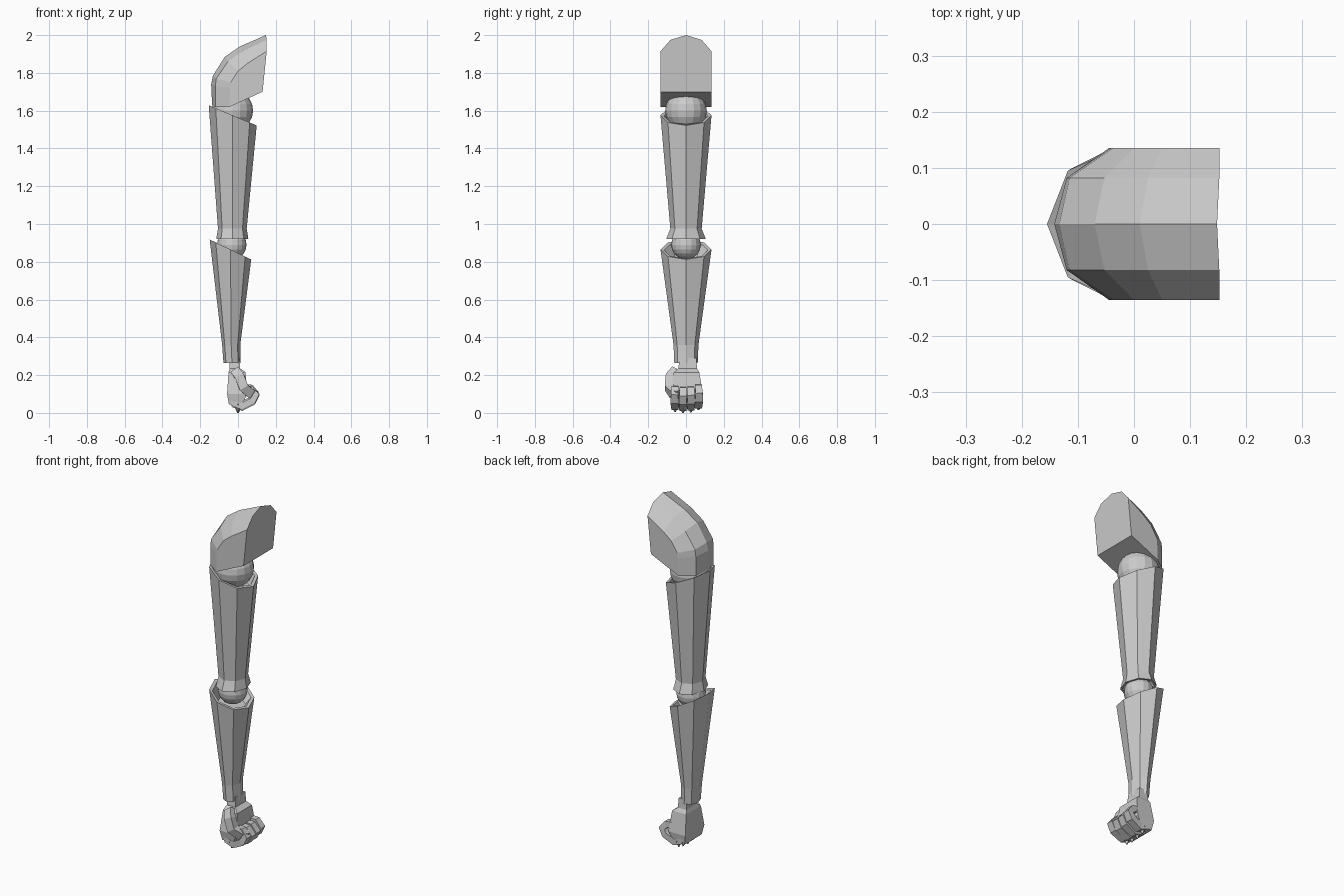
import bpy, bmesh, math
from mathutils import Vector

if "Cube" in bpy.data.objects:
    bpy.data.objects.remove(bpy.data.objects["Cube"])

grey = bpy.data.materials.new("plain_grey")
grey.diffuse_color = (0.6, 0.6, 0.6, 1)
grey.use_nodes = True
grey.node_tree.nodes["Principled BSDF"].inputs["Base Color"].default_value = grey.diffuse_color


def finish(name, bm):
    bmesh.ops.recalc_face_normals(bm, faces=bm.faces)
    mesh = bpy.data.meshes.new(name)
    bm.to_mesh(mesh)
    bm.free()
    mesh.materials.append(grey)
    obj = bpy.data.objects.new(name, mesh)
    bpy.context.collection.objects.link(obj)
    return obj


def loft(name, rings):
    """Skin a closed tube through rings of points and cap both ends."""
    bm = bmesh.new()
    loops = [[bm.verts.new(p) for p in ring] for ring in rings]
    n = len(loops[0])
    for a, b in zip(loops, loops[1:]):
        for i in range(n):
            j = (i + 1) % n
            bm.faces.new((a[i], a[j], b[j], b[i]))
    bm.faces.new(loops[0][::-1])
    bm.faces.new(loops[-1])
    return finish(name, bm)


def octagon(cx, rx, ry, z, slope=0):
    """Eight-sided ring, tilted by slope along x."""
    ring = []
    for i in range(8):
        a = i * math.pi / 4
        x = rx * math.cos(a)
        ring.append((cx + x, ry * math.sin(a), z + slope * x))
    return ring


def ball(name, centre, radius):
    bm = bmesh.new()
    bmesh.ops.create_uvsphere(bm, u_segments=16, v_segments=10, radius=radius)
    bmesh.ops.translate(bm, verts=bm.verts, vec=centre)
    return finish(name, bm)


def limb(name, path, widths, depth):
    """Boxy chain along a path; widths run across y, depth in the bend plane."""
    pts = [Vector(p) for p in path]
    rings = []
    for i, p in enumerate(pts):
        d = (pts[min(i + 1, len(pts) - 1)] - pts[max(i - 1, 0)]).normalized()
        n = d.cross(Vector((0, 1, 0))).normalized() * depth / 2
        s = n.cross(d).normalized() * widths[i] / 2
        rings.append([p + n + s, p + n - s, p - n - s, p - n + s])
    return loft(name, rings)


# Shoulder pad: ridge, shoulder and side curves, mirrored across y
ridge = [(.148, 2.0), (.01, 1.94), (-.07, 1.885), (-.133, 1.785), (-.142, 1.74), (-.137, 1.63)]
crown = [(.152, 1.975), (.025, 1.915), (-.053, 1.86), (-.115, 1.77), (-.12, 1.73), (-.12, 1.62)]
side = [(.152, 1.915), (.05, 1.85), (0, 1.81), (-.038, 1.75), (-.042, 1.72), (-.045, 1.62)]
bm = bmesh.new()
rows = []
for curve, y in ((side, -.135), (crown, -.082), (ridge, 0), (crown, .082), (side, .135)):
    rows.append([bm.verts.new((x, y, z)) for x, z in curve])
for a, b in zip(rows, rows[1:]):
    for i in range(5):
        bm.faces.new((a[i], a[i + 1], b[i + 1], b[i]))
low = [bm.verts.new((.13, y, 1.70)) for y in (-.135, .135)]
bm.faces.new(rows[0] + [low[0]])
bm.faces.new(rows[4] + [low[1]])
bm.faces.new([r[0] for r in rows] + low[::-1])
bm.faces.new([r[5] for r in rows] + low[::-1])
finish("shoulder_pad", bm)

# Ball joints
ball("shoulder_ball", (-.03, 0, 1.6), .11)
ball("elbow_ball", (-.033, 0, .89), .078)

# Upper arm and forearm sleeves with recessed, slanted mouths
loft("upper_arm", [
    octagon(-.03, .06, .07, .96),
    octagon(-.03, .075, .092, .92),
    octagon(-.03, .085, .105, .92),
    octagon(-.03, .076, .083, .975),
    octagon(-.028, .127, .135, 1.575, -.42),
    octagon(-.028, .110, .117, 1.572, -.42),
    octagon(-.028, .085, .09, 1.50, -.3),
])
loft("forearm", [
    octagon(-.032, .035, .05, .29),
    octagon(-.032, .045, .062, .265),
    octagon(-.036, .048, .066, .36),
    octagon(-.04, .11, .135, .865, -.48),
    octagon(-.04, .094, .116, .862, -.48),
    octagon(-.04, .07, .08, .81, -.3),
])

# Wrist and back of the hand
loft("palm", [
    [(x, y, z) for x, y in ((x0, y0), (x1, y0), (x1, y1), (x0, y1))]
    for z, x0, x1, y0, y1 in (
        (.29, -.044, .008, -.035, .055),
        (.235, -.044, .012, -.04, .058),
        (.215, -.05, .04, -.065, .07),
        (.10, -.058, .05, -.085, .09),
        (.045, -.048, .02, -.075, .082))
])

# Four curled fingers, each with a pointed knuckle
for i, y in enumerate((-.058, -.016, .026, .066)):
    lift = (.006, 0, .003, .014)[i]
    limb(f"finger_{i + 1}",
         [(-.03, y, .09 + lift), (-.018, y, .042 + lift), (.02, y, .028 + lift),
          (.078, y * 1.05, .058 + lift), (.095, y * 1.05, .088 + lift),
          (.07, y, .118 + lift), (.03, y, .12 + lift)],
         [.04, .04, .038, .042, .038, .036, .03], .036)
    bm = bmesh.new()
    bmesh.ops.create_cone(bm, segments=4, radius1=.023, radius2=.004, depth=.04, cap_ends=True)
    for v in bm.verts:
        v.co = (v.co.x, y + v.co.y, .02 + lift - v.co.z)
    finish(f"knuckle_{i + 1}", bm)

# Thumb folded over the near side
limb("thumb",
     [(-.015, -.06, .225), (.01, -.085, .19), (.03, -.09, .135),
      (.065, -.07, .105), (.088, -.04, .095)],
     [.03, .045, .045, .038, .028], .05)
